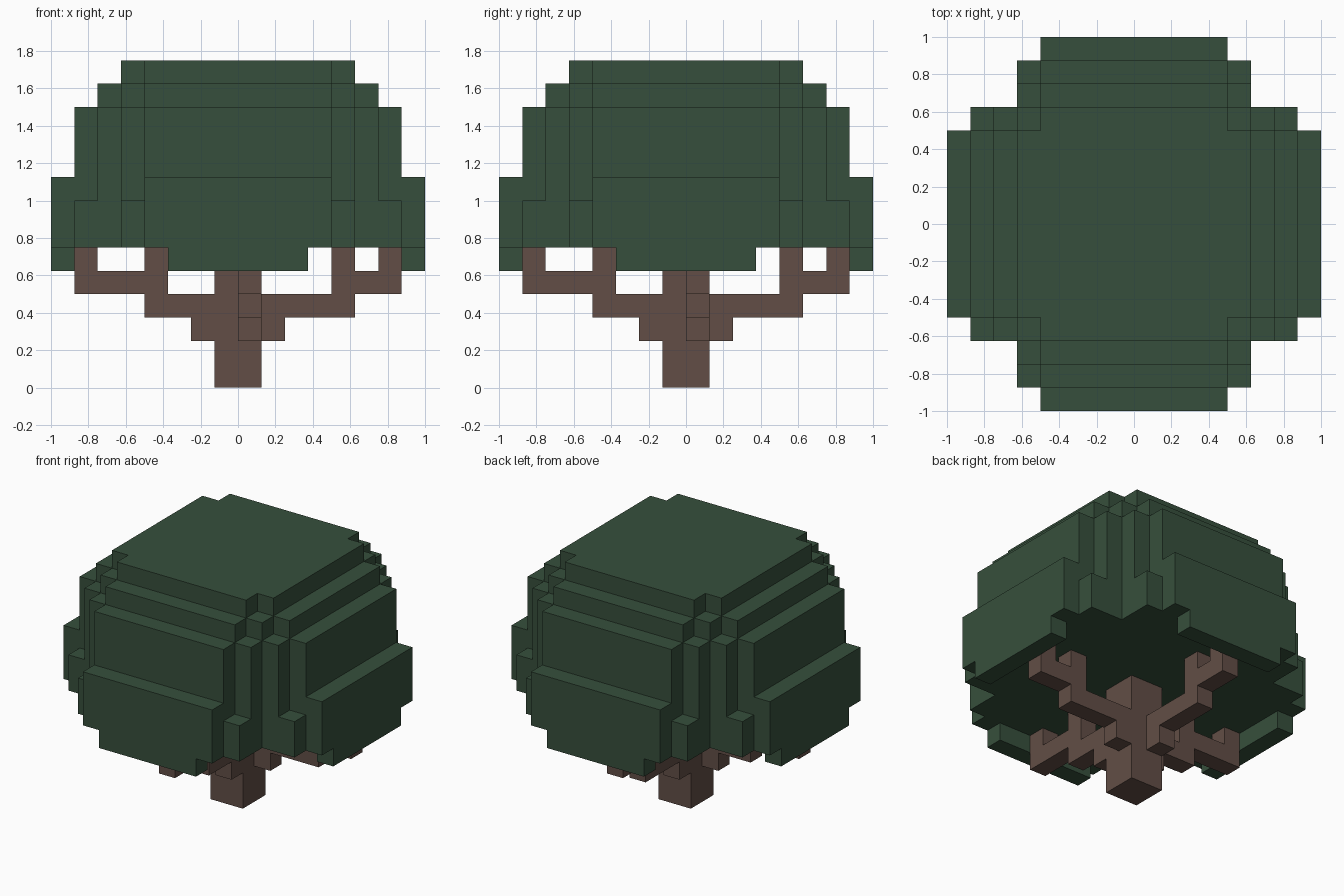
import bpy, bmesh
from mathutils import Vector

if "Cube" in bpy.data.objects:
    bpy.data.objects.remove(bpy.data.objects["Cube"])

U = 0.125  # block size


def material(name, rgb):
    m = bpy.data.materials.new(name)
    m.diffuse_color = (*rgb, 1)
    m.use_nodes = True
    m.node_tree.nodes["Principled BSDF"].inputs["Base Color"].default_value = m.diffuse_color
    return m


GREEN = material("leaf green", (0.037, 0.078, 0.045))
BROWN = material("bark brown", (0.122, 0.076, 0.061))


def block_object(name, cells, mat):
    """Outer surface of a set of unit blocks, with flat regions merged."""
    bm = bmesh.new()
    for c in cells:
        for axis in range(3):
            for side in (0, 1):
                n = list(c)
                n[axis] += 1 if side else -1
                if tuple(n) in cells:
                    continue
                u, v = (axis + 1) % 3, (axis + 2) % 3
                loop = [(0, 0), (1, 0), (1, 1), (0, 1)]
                verts = []
                for p, q in (loop if side else loop[::-1]):
                    co = list(c)
                    co[axis] += side
                    co[u] += p
                    co[v] += q
                    verts.append(bm.verts.new(Vector(co) * U))
                bm.faces.new(verts)
    bmesh.ops.remove_doubles(bm, verts=bm.verts, dist=1e-4)
    bmesh.ops.dissolve_limit(bm, angle_limit=0.01, verts=bm.verts, edges=bm.edges)
    me = bpy.data.meshes.new(name)
    bm.to_mesh(me)
    bm.free()
    me.materials.append(mat)
    ob = bpy.data.objects.new(name, me)
    bpy.context.collection.objects.link(ob)
    return ob


def leaf_top(far, near):
    """Canopy height in blocks, by larger and smaller distance from the axis."""
    if near < 4:
        return 14 if far < 5 else {5: 13, 6: 12, 7: 9}[far]
    if near == 4:
        return {4: 13, 5: 12, 6: 8}.get(far, 0)
    return 0


# Canopy: stepped crown with a hanging skirt on each side
canopy = set()
for x in range(-8, 8):
    for y in range(-8, 8):
        ax, ay = max(x, -1 - x), max(y, -1 - y)
        far, near = max(ax, ay), min(ax, ay)
        bottom = 5 if far == 7 and near < 3 else 6
        for z in range(bottom, leaf_top(far, near)):
            canopy.add((x, y, z))
block_object("canopy", canopy, GREEN)

# Trunk
trunk = {(x, y, z) for x in (-1, 0) for y in (-1, 0) for z in range(6)}


def branch(axis, sign, lane):
    """Stepped branch with two upright twigs, grown outward from the trunk."""
    fork = 4 if sign > 0 else 3
    steps = [(1, 2)]
    steps += [(d, 3) for d in range(1, fork + 1)]
    steps += [(d, 4) for d in range(fork, 7)]
    steps += [(fork, 5), (6, 5)]
    for d, z in steps:
        out = d if sign > 0 else -1 - d
        trunk.add((out, lane, z) if axis == 0 else (lane, out, z))


# Four branches
branch(0, 1, 0)
branch(0, -1, -1)
branch(1, 1, -1)
branch(1, -1, 0)
block_object("trunk_and_branches", trunk, BROWN)
